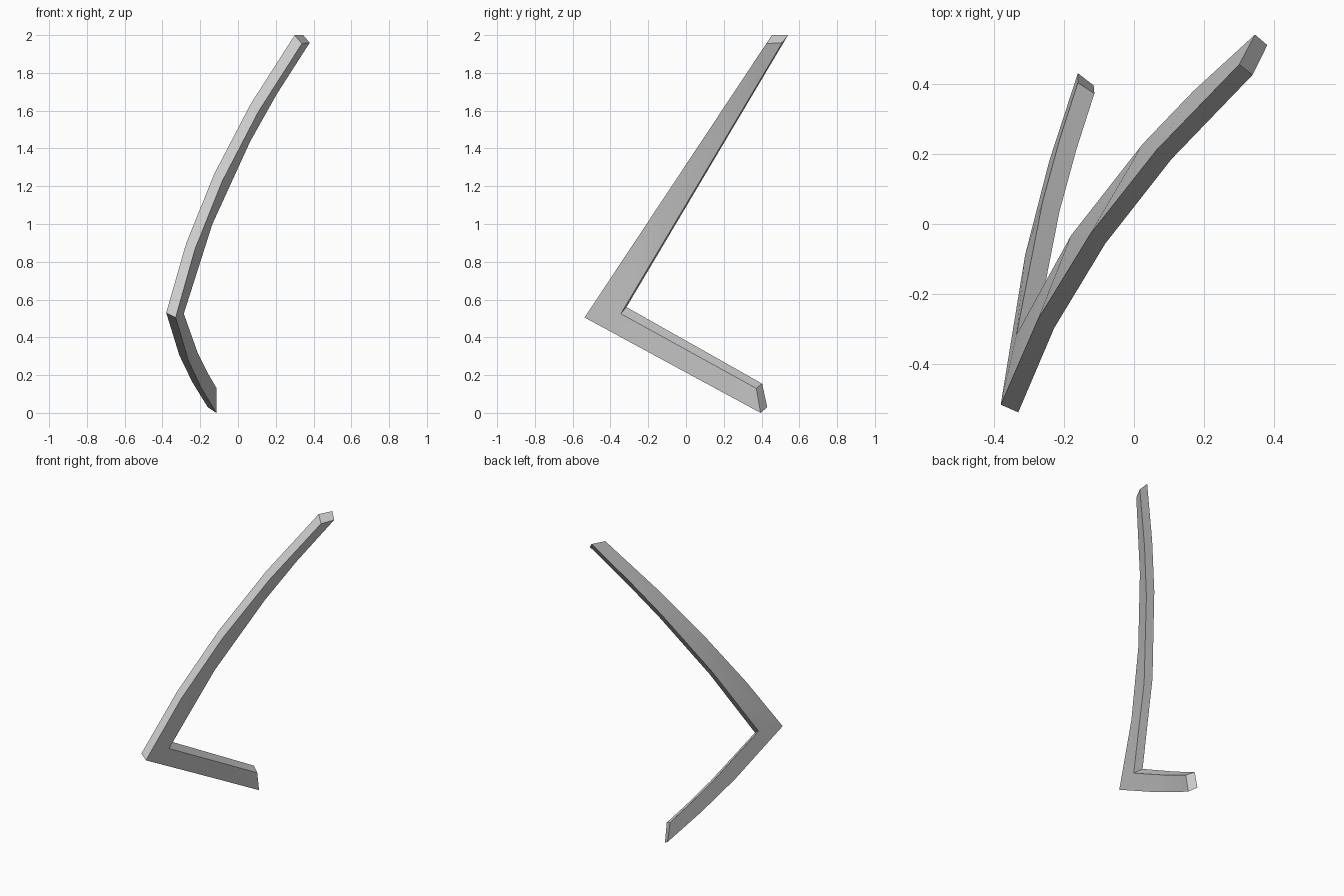
import bpy, bmesh, math
from mathutils import Vector

cube = bpy.data.objects.get("Cube")
if cube:
    bpy.data.objects.remove(cube, do_unlink=True)

# Plain grey finish
grey = bpy.data.materials.new("plain grey")
grey.use_nodes = True
colour = (0.6, 0.6, 0.6, 1)
grey.diffuse_color = colour
grey.node_tree.nodes["Principled BSDF"].inputs["Base Color"].default_value = colour

# Four-cornered sections: outer right, outer left, inner left, inner right
top_end = [(0.30, 0.455, 2.0), (0.338, 0.425, 1.955), (0.38, 0.51, 1.96), (0.345, 0.54, 2.0)]
elbow = [(-0.38, -0.515, 0.53), (-0.33, -0.537, 0.505), (-0.287, -0.345, 0.525), (-0.335, -0.315, 0.56)]
foot_end = [(-0.16, 0.43, 0.03), (-0.115, 0.395, 0.0), (-0.113, 0.372, 0.13), (-0.16, 0.403, 0.155)]


def bent_leg(end, outer_steps, inner_steps, outer_bow, inner_bow):
    """Sections from the elbow (excluded) to the end, bowed sideways."""
    sections = []
    for outer, inner in zip(outer_steps, inner_steps):
        ring = []
        for i in range(4):
            f, bow = (outer, outer_bow) if i < 2 else (inner, inner_bow)
            p = Vector(elbow[i]).lerp(Vector(end[i]), f)
            p.x -= 4 * bow * f * (1 - f)
            ring.append(p)
        sections.append(ring)
    return sections


upper = bent_leg(top_end, (0.25, 0.5, 0.75, 1), (0.33, 0.635, 0.81, 1), 0.086, 0.078)
lower = bent_leg(foot_end, (0.45, 0.735, 1), (0.53, 0.78, 1), 0.03, 0.018)

# Skin the whole bar, from the top end round the elbow to the foot
bm = bmesh.new()
rings = [[bm.verts.new(p) for p in ring] for ring in upper[::-1] + [elbow] + lower]
for a, b in zip(rings, rings[1:]):
    for i in range(4):
        j = (i + 1) % 4
        bm.faces.new((a[i], a[j], b[j], b[i]))
bm.faces.new(rings[0])
bm.faces.new(rings[-1][::-1])
bmesh.ops.recalc_face_normals(bm, faces=bm.faces)

mesh = bpy.data.meshes.new("bent_bar")
bm.to_mesh(mesh)
bm.free()
mesh.materials.append(grey)
bar = bpy.data.objects.new("bent_bar", mesh)
bpy.context.collection.objects.link(bar)
bpy.ops.object.select_all(action='DESELECT')
bar.select_set(True)
bpy.context.view_layer.objects.active = bar
bpy.ops.object.shade_smooth_by_angle(angle=math.radians(30))
